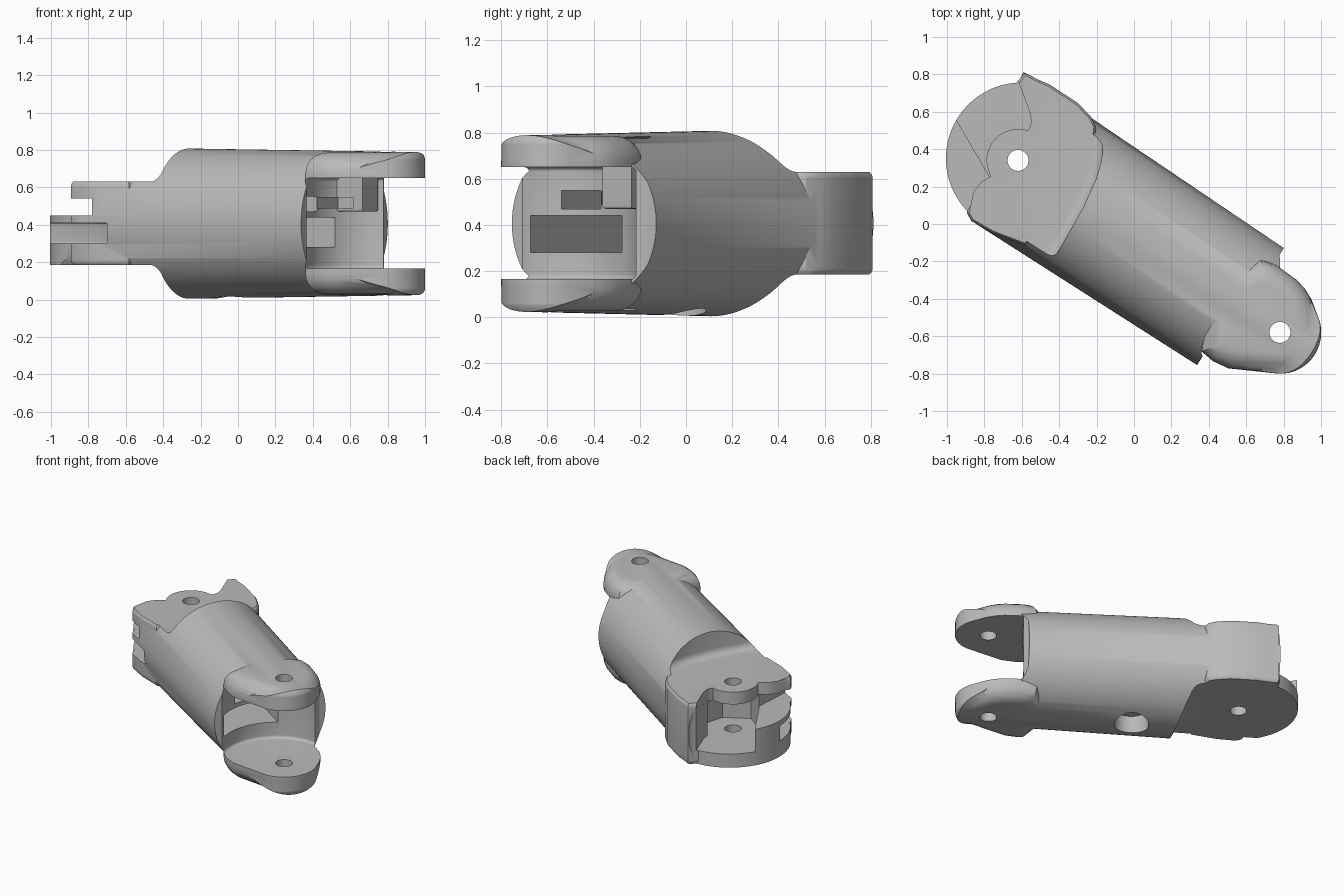
import bpy, bmesh, math
from mathutils import Matrix

cube = bpy.data.objects.get("Cube")
if cube:
    bpy.data.objects.remove(cube, do_unlink=True)

# Local frame: u runs from the knuckle pivot to the fork pivot, v across
FRAME = Matrix.Translation((-0.62, 0.34, 0)) @ Matrix.Rotation(math.radians(-33.3), 4, 'Z')
MID, PIVOT = 0.406, 1.675

grey = bpy.data.materials.new("plain_grey")
grey.use_nodes = True
grey.diffuse_color = (0.49, 0.49, 0.49, 1)
grey.node_tree.nodes["Principled BSDF"].inputs["Base Color"].default_value = (0.49, 0.49, 0.49, 1)


def finish(bm, name):
    bmesh.ops.recalc_face_normals(bm, faces=bm.faces)
    mesh = bpy.data.meshes.new(name)
    bm.to_mesh(mesh)
    bm.free()
    mesh.transform(FRAME)
    mesh.materials.append(grey)
    obj = bpy.data.objects.new(name, mesh)
    bpy.context.collection.objects.link(obj)
    return obj


def arc(u, v, r, start, end, steps=24):
    angles = [math.radians(start + (end - start) * i / steps) for i in range(steps + 1)]
    return [(u + r * math.cos(a), v + r * math.sin(a)) for a in angles]


def box(u1, u2, v1, v2):
    return [(u1, v1), (u2, v1), (u2, v2), (u1, v2)]


def prism(name, outline, low, high, soft=0, ends=()):
    """Upright prism; soft rounds the rims lying at the heights in ends."""
    bm = bmesh.new()
    face = bm.faces.new([bm.verts.new((u, v, low)) for u, v in outline])
    moved = bmesh.ops.extrude_face_region(bm, geom=[face])["geom"]
    bmesh.ops.translate(bm, vec=(0, 0, high - low),
                        verts=[g for g in moved if isinstance(g, bmesh.types.BMVert)])
    bmesh.ops.recalc_face_normals(bm, faces=bm.faces)
    if soft:
        rims = [e for e in bm.edges
                if any(all(abs(p.co.z - z) < 1e-5 for p in e.verts) for z in ends)]
        bmesh.ops.bevel(bm, geom=rims, offset=soft, segments=6, profile=0.5, affect='EDGES')
    return finish(bm, name)


def boolean(target, cutter, operation='DIFFERENCE'):
    mod = target.modifiers.new(cutter.name, 'BOOLEAN')
    mod.operation, mod.object, mod.solver = operation, cutter, 'EXACT'
    cutter.hide_render = True
    bpy.context.view_layer.objects.active = target
    bpy.ops.object.modifier_apply(modifier=mod.name)
    bpy.data.objects.remove(cutter, do_unlink=True)


def cut(name, outline, low, high, soft=0, ends=()):
    boolean(body, prism(name, outline, low, high, soft, ends))


# Tapered round barrel lying along u
bm = bmesh.new()
bmesh.ops.create_cone(bm, cap_ends=True, segments=128, radius1=0.415, radius2=0.381, depth=2.6)
bmesh.ops.transform(bm, verts=bm.verts, matrix=Matrix.Translation((0.7, 0, MID))
                    @ Matrix.Rotation(math.pi / 2, 4, 'Y'))
body = finish(bm, "finger_segment")

# Plan outline: round knuckle, barrel, fork lugs
plan = arc(0.01, 0.02, 0.405, 126, 265, 48)
plan += [(0.02, -0.5), (1.404, -0.5), (1.4, -0.33), (1.46, -0.323), (1.55, -0.305)]
plan += arc(PIVOT, 0, 0.22, -58, 55)
plan += [(1.72, 0.235), (1.66, 0.265), (1.597, 0.283), (1.49, 0.285), (1.475, 0.305),
         (1.447, 0.345), (1.44, 0.5), (-0.2, 0.5), (-0.235, 0.41)]
boolean(body, prism("plan_trim", plan, -0.2, 1), 'INTERSECT')

# Rounded outer rim of the fork tips
tip = [(-0.7, -0.6), (1.2, -0.6), (1.46, -0.36)] + arc(PIVOT, 0, 0.222, -55, 52)
tip += [(1.6, 0.31), (1.4, 0.6), (-0.7, 0.6)]
boolean(body, prism("tip_trim", tip, -0.005, 0.815, 0.08, (-0.005, 0.815)), 'INTERSECT')

# Wider knuckle slab with softened flanks
slab = arc(0.01, 0.02, 0.4, 128, 236, 40)
slab += [(-0.09, -0.345), (-0.075, -0.385), (-0.03, -0.408), (0.1, -0.4), (0.28, -0.36),
         (0.34, -0.2), (0.34, 0.2), (0.25, 0.38), (0.2, 0.408), (0.1, 0.432),
         (-0.08, 0.432), (-0.15, 0.42), (-0.225, 0.413)]
boolean(body, prism("knuckle_slab", slab, 0.17, 0.645, 0.045, (0.17, 0.645)), 'UNION')

# Shoulders that flatten the knuckle above and below
shoulder = [(-0.8, -0.7), (0.47, -0.7), (0.45, -0.34), (0.43, -0.02), (0.405, 0.14),
            (0.375, 0.24), (0.325, 0.34), (0.26, 0.44), (0.2, 0.7), (-0.8, 0.7)]
cut("upper_shoulder", shoulder, 0.63, 1.1, 0.05, (0.63,))
cut("lower_shoulder", shoulder, -0.3, 0.185, 0.05, (0.185,))

# Fork lugs with softened outer rims that blend into the barrel
lug = [(1.3, -0.15), (1.38, -0.315), (1.46, -0.325), (1.55, -0.312)]
lug += arc(PIVOT, 0, 0.221, -58, 52) + [(1.72, 0.24), (1.66, 0.268), (1.597, 0.284),
                                        (1.46, 0.29), (1.38, 0.27), (1.3, 0.15)]
boolean(body, prism("upper_lug", lug, 0.6, 0.785, 0.11, (0.785,)), 'UNION')
boolean(body, prism("lower_lug", lug, 0.027, 0.21, 0.11, (0.027,)), 'UNION')

# Fork gap with a concave end wall
gap = arc(1.64, -0.04, 0.38, 116, 231, 40)
gap += [(1.4, -0.6), (2.3, -0.6), (2.3, 0.6), (1.43, 0.6), (1.45, 0.39)]
cut("fork_gap", gap, 0.165, 0.65, 0.02, (0.165, 0.65))

# Top plate edge wrapping around the knuckle hole
plate = [(-0.7, 0.7), (-0.4, 0.48), (-0.09, 0.25), (-0.055, 0.215), (-0.045, 0.185)]
plate += arc(0, 0, 0.168, 105, 244)
plate += [(-0.1, -0.2), (-0.107, -0.274), (-0.08, -0.338), (-0.075, -0.7), (-0.7, -0.7)]
cut("plate_edge", plate, 0.45, 0.9)

# Open chamber, gap under the plate and side slot
chamber = [(-0.7, 0.15), (-0.377, -0.008), (-0.076, -0.158), (0.1, -0.17), (0.19, 0),
           (0.14, 0.15), (-0.04, 0.2), (-0.073, 0.239), (-0.4, 0.48), (-0.7, 0.6)]
cut("chamber", chamber, 0.285, 0.54)
cut("under_plate_gap", [(-0.7, -0.7), (0.27, -0.7), (0.07, -0.4), (-0.1, -0.1),
                        (-0.2, 0.02), (-0.7, 0.02)], 0.449, 0.541)
cut("side_slot", [(-0.7, -0.2), (-0.05, -0.21), (0.09, -0.27), (0.167, -0.4),
                  (0.3, -0.6), (-0.7, -0.6)], 0.3, 0.41, 0.01, (0.3, 0.41))

# Pockets in the fork wall
cut("large_pocket", box(0.62, 1.5, -0.31, 0.11), 0.28, 0.44)
cut("small_pocket", box(0.95, 1.4, -0.2, -0.02), 0.47, 0.55)

# Stop block below the upper lug, with its pin groove
boolean(body, prism("stop_block", box(1.2, 1.46, 0.12, 0.27), 0.47, 0.66, 0.012, (0.47,)), 'UNION')
cut("pin_groove", box(1.25, 1.4, -0.02, 0.2), 0.49, 0.545)

# Pivot holes and the shallow hole underneath
for name, u, v, r, high in (("knuckle_hole", 0, 0, 0.056, 1), ("fork_hole", PIVOT, 0, 0.056, 1),
                            ("underside_hole", 0.72, 0.035, 0.115, 0.14)):
    cut(name, arc(u, v, r, 0, 352.5, 47), -0.3, high)

bpy.ops.object.select_all(action='DESELECT')
body.select_set(True)
bpy.context.view_layer.objects.active = body
bpy.ops.object.shade_smooth_by_angle(angle=math.radians(32))
